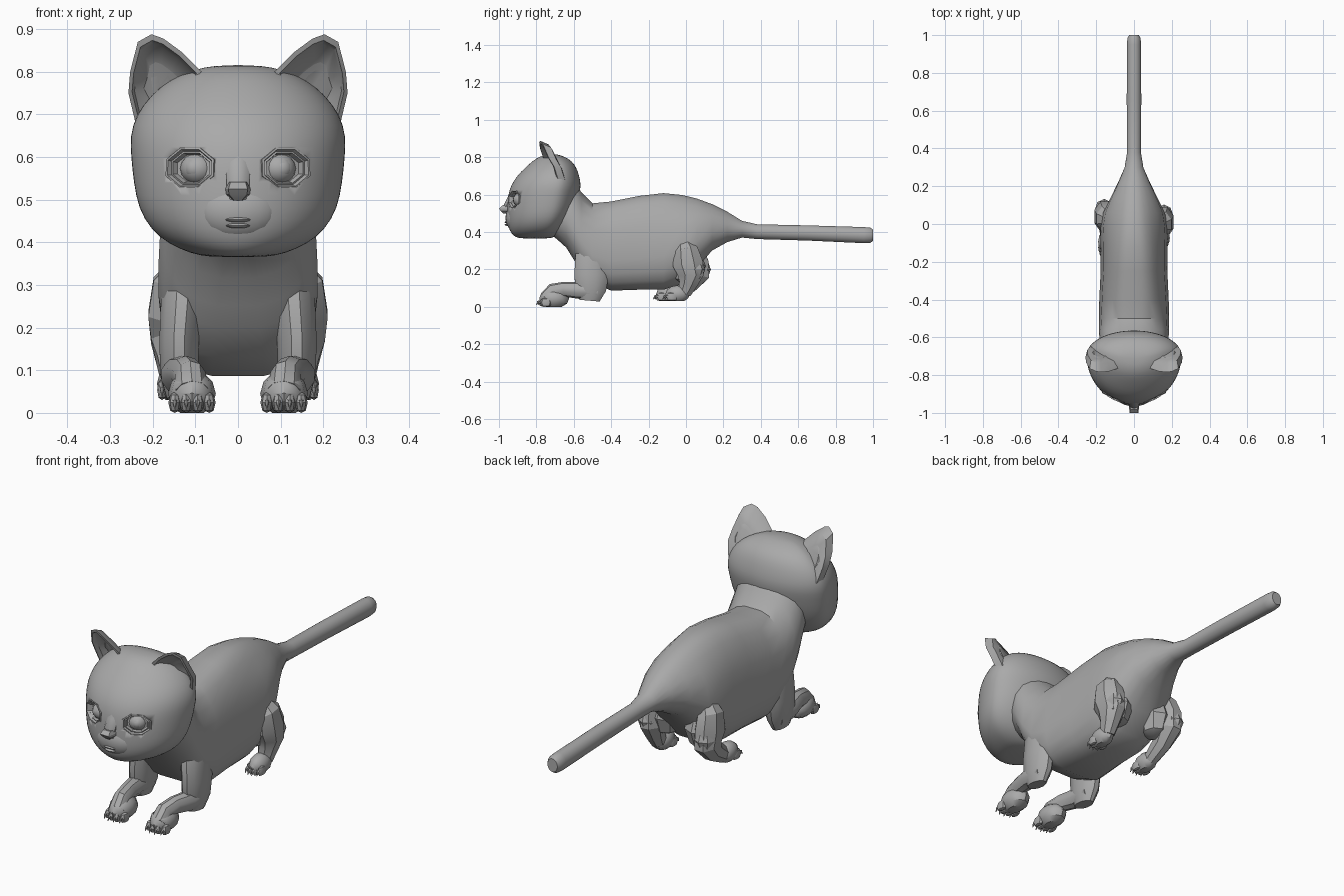
import bpy, bmesh, math
from mathutils import Vector, Matrix

if "Cube" in bpy.data.objects:
    bpy.data.objects.remove(bpy.data.objects["Cube"], do_unlink=True)

GREY = bpy.data.materials.new("plain grey")
GREY.use_nodes = True
GREY.diffuse_color = (0.4, 0.4, 0.4, 1)
GREY.node_tree.nodes["Principled BSDF"].inputs["Base Color"].default_value = (0.4, 0.4, 0.4, 1)


def finish(name, bm, angle=35):
    bmesh.ops.recalc_face_normals(bm, faces=bm.faces)
    me = bpy.data.meshes.new(name)
    bm.to_mesh(me)
    bm.free()
    ob = bpy.data.objects.new(name, me)
    me.materials.append(GREY)
    bpy.context.collection.objects.link(ob)
    bpy.ops.object.select_all(action="DESELECT")
    bpy.context.view_layer.objects.active = ob
    ob.select_set(True)
    bpy.ops.object.shade_smooth_by_angle(angle=math.radians(angle))
    return ob


def loft(name, rings, angle=35):
    """Skin a list of closed rings and cap both ends."""
    bm = bmesh.new()
    rows = [[bm.verts.new(p) for p in r] for r in rings]
    n = len(rows[0])
    for a, b in zip(rows, rows[1:]):
        for i in range(n):
            j = (i + 1) % n
            bm.faces.new((a[i], a[j], b[j], b[i]))
    bm.faces.new(rows[0])
    bm.faces.new(rows[-1])
    return finish(name, bm, angle)


def angles(n):
    return [2 * math.pi * (i + 0.5) / n for i in range(n)]


def power(v, e):
    return math.copysign(abs(v) ** e, v)


def tube(name, pts, n=10, angle=35):
    """Limb through (x, y, z, side radius, other radius) stations."""
    rings = []
    for i, p in enumerate(pts):
        a, b = pts[max(i - 1, 0)], pts[min(i + 1, len(pts) - 1)]
        t = (Vector(b[:3]) - Vector(a[:3])).normalized()
        u = Vector((1, 0, 0))
        u = (u - t * u.dot(t)).normalized()
        v = t.cross(u)
        rings.append([Vector(p[:3]) + u * p[3] * math.cos(k) + v * p[4] * math.sin(k) for k in angles(n)])
    return loft(name, rings, angle)


def ball(name, centre, size, floor=None, seg=16, angle=35):
    bm = bmesh.new()
    bmesh.ops.create_uvsphere(bm, u_segments=seg, v_segments=seg // 2, radius=1,
                              matrix=Matrix.Translation(centre) @ Matrix.Diagonal((*size, 1)))
    if floor is not None:
        for v in bm.verts:
            v.co.z = max(v.co.z, floor)
    return finish(name, bm, angle)


# Body, neck and tail: y, bottom, top, half width, squareness, top taper
body = [
    (-0.74, 0.40, 0.66, 0.12, 0.9, 0), (-0.69, 0.36, 0.69, 0.155, 0.85, 0.05),
    (-0.64, 0.315, 0.70, 0.175, 0.8, 0.15), (-0.60, 0.25, 0.68, 0.185, 0.75, 0.25),
    (-0.56, 0.20, 0.615, 0.188, 0.7, 0.3), (-0.50, 0.13, 0.555, 0.188, 0.62, 0.32),
    (-0.40, 0.085, 0.565, 0.185, 0.6, 0.33), (-0.25, 0.09, 0.595, 0.178, 0.6, 0.36),
    (-0.12, 0.09, 0.61, 0.178, 0.62, 0.4), (-0.02, 0.12, 0.60, 0.18, 0.7, 0.45),
    (0.06, 0.21, 0.58, 0.165, 0.75, 0.45), (0.14, 0.30, 0.55, 0.125, 0.8, 0.38),
    (0.22, 0.345, 0.51, 0.085, 0.9, 0.25), (0.30, 0.37, 0.46, 0.05, 1, 0.1),
    (0.38, 0.362, 0.442, 0.037, 1, 0), (0.65, 0.354, 0.436, 0.039, 1, 0),
    (0.95, 0.34, 0.427, 0.038, 1, 0), (0.985, 0.342, 0.424, 0.035, 1, 0),
    (1.0, 0.352, 0.414, 0.026, 1, 0)]
rings = []
for y, lo, hi, w, e, taper in body:
    ring = []
    for a in angles(20):
        s = power(math.sin(a), e)
        ring.append((w * power(math.cos(a), e) * (1 - taper * max(0, s) ** 1.3), y,
                     (lo + hi) / 2 + s * (hi - lo) / 2))
    rings.append(ring)
loft("body_and_tail", rings)

# Head: height, half width, front, back
skull = [
    (0.365, 0.07, -0.89, -0.73), (0.374, 0.11, -0.915, -0.70), (0.395, 0.162, -0.937, -0.67),
    (0.43, 0.206, -0.952, -0.64), (0.48, 0.235, -0.958, -0.61), (0.54, 0.246, -0.957, -0.585),
    (0.60, 0.252, -0.952, -0.57), (0.65, 0.255, -0.937, -0.56), (0.70, 0.24, -0.905, -0.57),
    (0.745, 0.206, -0.86, -0.585), (0.78, 0.163, -0.82, -0.61), (0.804, 0.112, -0.785, -0.65),
    (0.816, 0.05, -0.74, -0.69)]
rings = []
for z, w, front, back in skull:
    mid = front + 0.65 * (back - front)
    rings.append([(w * math.cos(a), mid + math.sin(a) * ((back - mid) if math.sin(a) > 0 else (mid - front)), z)
                  for a in angles(32)])
head = loft("head", rings, 40)
head.modifiers.new("rounding", "SUBSURF").levels = 1
bpy.ops.object.modifier_apply(modifier="rounding")


def eye_frame(s):
    return Vector((0.115 * s, -0.924, 0.575)), Vector((0.45 * s, -0.89, 0.05)).normalized()


def eye_ring(s, scale, out):
    """Octagon around the eye axis, pushed out along it."""
    c, n = eye_frame(s)
    u = Vector((0, 0, 1)).cross(n).normalized()
    v = n.cross(u)
    return [c + n * out + u * 0.066 * scale * math.cos(k) + v * 0.049 * scale * math.sin(k) for k in angles(8)]


# Eyes: cut sockets, stepped lids and eyeballs
for s, side in ((1, "left"), (-1, "right")):
    cutter = loft("socket_cutter", [eye_ring(s, 1, -0.035), eye_ring(s, 1, 0.06)])
    mod = head.modifiers.new("socket", "BOOLEAN")
    mod.operation, mod.solver, mod.object = "DIFFERENCE", "EXACT", cutter
    bpy.context.view_layer.objects.active = head
    bpy.ops.object.modifier_apply(modifier=mod.name)
    bpy.data.objects.remove(cutter, do_unlink=True)
    steps = [(1.06, -0.025), (1.03, -0.004), (0.94, -0.003), (0.86, -0.013), (0.78, -0.011), (0.68, -0.028)]
    loft(side + "_eyelid", [eye_ring(s, k, d) for k, d in steps], 20)
    c, n = eye_frame(s)
    ball(side + "_eyeball", c - n * 0.046, (0.042, 0.042, 0.038))
    ball(side + "_iris", c - n * 0.03, (0.027, 0.027, 0.027))

# Muzzle, nose and mouth
ball("muzzle", (0, -0.905, 0.475), (0.10, 0.06, 0.075), seg=24)
tube("nose_bridge", [(0, -0.925, 0.63, 0.03, 0.012), (0, -0.937, 0.58, 0.03, 0.018),
                     (0, -0.955, 0.535, 0.028, 0.022), (0, -0.955, 0.50, 0.02, 0.015)])
loft("nose", [[(-w, -0.95, z), (w, -0.95, z), (w * 0.75, y, z), (-w * 0.75, y, z)]
              for z, w, y in ((0.498, 0.012, -0.975), (0.512, 0.028, -0.99),
                              (0.525, 0.03, -1.0), (0.541, 0.024, -0.982))], 30)
for name, z, w in (("upper_lip", 0.453, 0.032), ("lower_lip", 0.439, 0.028)):
    ball(name, (0, -0.955, z), (w, 0.015, 0.006), seg=12)

# Ears: one rim, a hollow in front and a rounded back
rim = [(0.085, -0.765, 0.80), (0.13, -0.78, 0.845), (0.175, -0.785, 0.878), (0.203, -0.78, 0.888),
       (0.235, -0.765, 0.87), (0.253, -0.735, 0.80), (0.257, -0.705, 0.75), (0.238, -0.68, 0.67),
       (0.15, -0.76, 0.74)]
for s, side in ((1, "left"), (-1, "right")):
    def shift(target, k, dy=0):
        return [[p.x * s, p.y + dy, p.z] for p in (Vector(r).lerp(Vector(target), k) for r in rim)]
    mid, rear = (0.185, -0.755, 0.77), (0.18, -0.65, 0.72)
    loft(side + "_ear", [shift(rear, 0.75), shift(rear, 0.38, 0.02), shift(rear, 0.12, 0.03), shift(rear, 0),
                         shift(mid, 0.12), shift(mid, 0.2, 0.025), shift(mid, 0.6, 0.06)], 40)


def paw(name, x, y, z, w, length, height):
    """Flat-bottomed paw with four toes and claws; y is the front."""
    ball(name, (x, y + length * 0.5, z + height * 0.45), (w, length * 0.5, height * 0.55), z, 12)
    for i in range(4):
        k = (i - 1.5) / 1.5
        tx, ty = x + k * w * 0.72, y + 0.022 + 0.014 * abs(k)
        ball(f"{name}_toe_{i + 1}", (tx, ty, z + 0.024), (w * 0.27, 0.032, 0.026), z, 8)
        tube(f"{name}_claw_{i + 1}", [(tx, ty - 0.015, z + 0.03, 0.006, 0.009),
                                      (tx, ty - 0.033, z + 0.025, 0.005, 0.007),
                                      (tx, ty - 0.042, z + 0.01, 0.001, 0.001)], 6)


# Legs; the two hind legs are set at slightly different strides
for s, side, back, step in ((1, "left", 0, 0), (-1, "right", 0.03, -0.05)):
    tube(side + "_shoulder", [(0.11 * s, -0.47, 0.38, 0.05, 0.07), (0.13 * s, -0.50, 0.27, 0.052, 0.095),
                              (0.138 * s, -0.505, 0.17, 0.048, 0.095), (0.138 * s, -0.51, 0.09, 0.046, 0.085),
                              (0.138 * s, -0.515, 0.033, 0.03, 0.055)], 12)
    tube(side + "_forearm", [(0.138 * s, -0.47, 0.085, 0.04, 0.045), (0.138 * s, -0.57, 0.088, 0.044, 0.045),
                             (0.122 * s, -0.65, 0.094, 0.038, 0.04), (0.112 * s, -0.71, 0.082, 0.038, 0.044),
                             (0.108 * s, -0.75, 0.048, 0.04, 0.035)], 10)
    paw(side + "_front_paw", 0.108 * s, -0.785, 0.0, 0.056, 0.16, 0.1)
    tube(side + "_thigh", [(0.12 * s, -0.01 + back, 0.35, 0.035, 0.04), (0.148 * s, 0.0 + back, 0.30, 0.056, 0.07),
                           (0.155 * s, 0.01 + back, 0.23, 0.06, 0.088), (0.152 * s, 0.025 + back, 0.17, 0.056, 0.075),
                           (0.15 * s, 0.01 + back + step / 2, 0.12, 0.042, 0.052),
                           (0.148 * s, -0.01 + step, 0.07, 0.032, 0.038)], 8, 25)
    ball(side + "_hock", (0.158 * s, 0.045 + back, 0.2), (0.05, 0.058, 0.065), seg=8, angle=25)
    ball(side + "_groin", (0.10 * s, -0.01 + back, 0.22), (0.075, 0.085, 0.10), seg=8, angle=25)
    paw(side + "_hind_paw", 0.148 * s, -0.11 + step, 0.03, 0.042, 0.13, 0.085)
